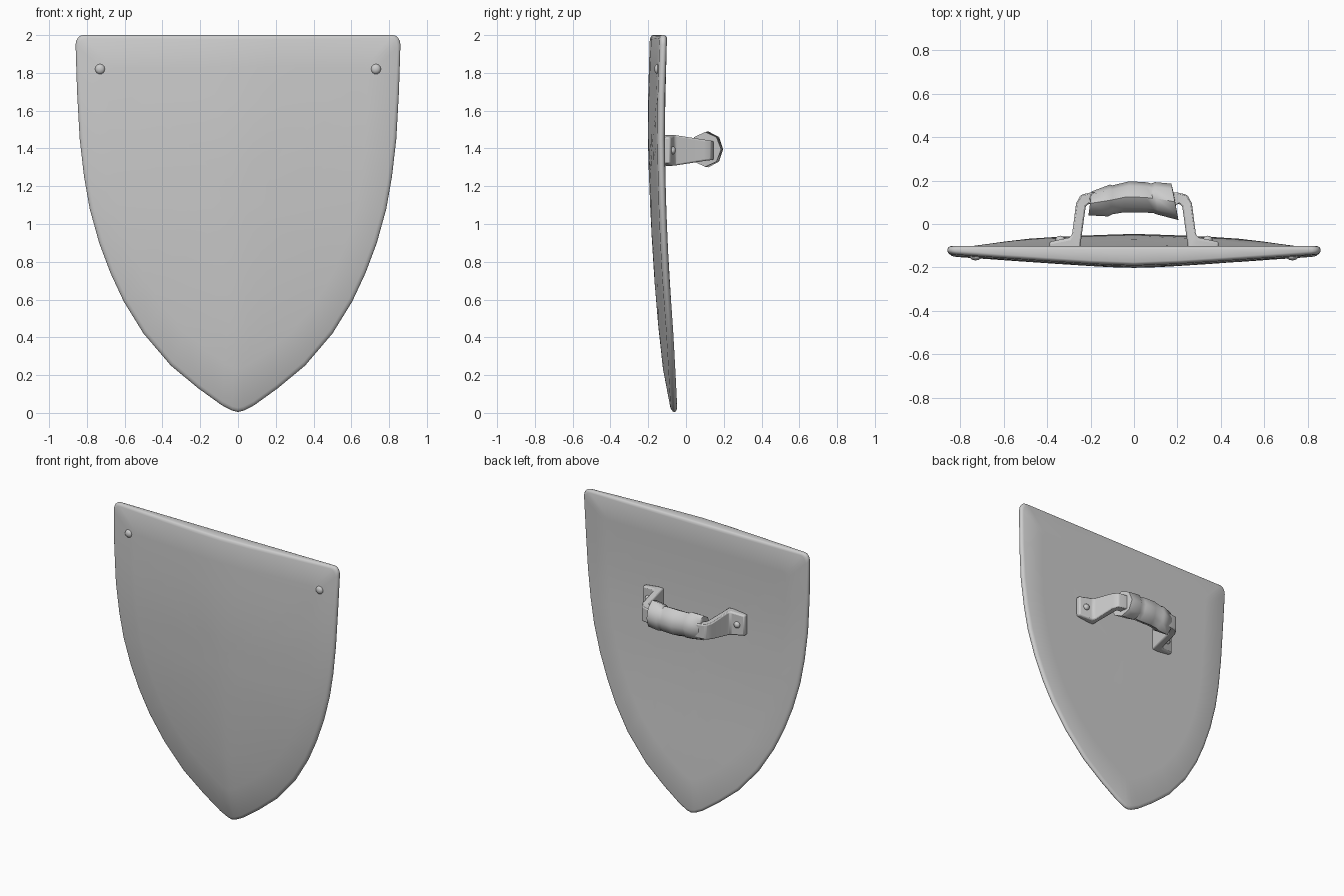
import bpy, bmesh, math
from mathutils import Vector

old = bpy.data.objects.get("Cube")
if old:
    bpy.data.objects.remove(old, do_unlink=True)

GREY = (0.6, 0.6, 0.6, 1)
mat = bpy.data.materials.new("plain grey")
mat.use_nodes = True
mat.diffuse_color = GREY
mat.node_tree.nodes["Principled BSDF"].inputs["Base Color"].default_value = GREY


def make(name, bm, angle=40, bevel=0):
    bmesh.ops.recalc_face_normals(bm, faces=bm.faces)
    mesh = bpy.data.meshes.new(name)
    bm.to_mesh(mesh)
    bm.free()
    mesh.materials.append(mat)
    ob = bpy.data.objects.new(name, mesh)
    bpy.context.collection.objects.link(ob)
    if bevel:
        mod = ob.modifiers.new("soft edges", "BEVEL")
        mod.width, mod.segments = bevel, 2
    bpy.ops.object.select_all(action="DESELECT")
    ob.select_set(True)
    bpy.context.view_layer.objects.active = ob
    bpy.ops.object.shade_smooth_by_angle(angle=math.radians(angle))
    return ob


def loft(bm, rings):
    """Join closed rings of points with quads and cap both ends."""
    loops = [[bm.verts.new(p) for p in ring] for ring in rings]
    for a, b in zip(loops, loops[1:]):
        for i in range(len(a)):
            j = (i + 1) % len(a)
            bm.faces.new((a[i], a[j], b[j], b[i]))
    bm.faces.new(loops[0])
    bm.faces.new(loops[-1])


def lerp(table, v):
    """Piecewise linear lookup in ascending (key, value) pairs."""
    for (k0, a), (k1, b) in zip(table, table[1:]):
        if v <= k1:
            return a + (b - a) * max(0, (v - k0) / (k1 - k0))
    return table[-1][1]


# Shield board: half outline as (height, half width), plus rounded corners
SIDE = [(0.005, 0), (0.012, 0.03), (0.04, 0.085), (0.13, 0.21), (0.25, 0.355),
        (0.42, 0.5), (0.59, 0.605), (0.74, 0.675), (0.9, 0.735), (1.08, 0.785),
        (1.25, 0.815), (1.45, 0.838), (1.7, 0.852), (1.95, 0.86)]
BACK = [(0, -0.045), (0.2, -0.055), (0.42, -0.067), (0.7, -0.087), (1, -0.102),
        (1.4, -0.113), (1.7, -0.11), (2, -0.1)]
BULGE = [(0, 0), (0.2, 0.03), (0.42, 0.042), (1, 0.046), (1.5, 0.052), (2, 0.053)]


def front_y(x, z):
    u = min(1, abs(x) / max(0.02, lerp(SIDE, z)))
    ridge = 1 - (math.sqrt(u * u + 0.02) - 0.14) / 0.87
    return lerp(BACK, z) - 0.032 - 0.006 * min(1, z) - lerp(BULGE, z) * ridge


corner = [(0.82 + 0.04 * math.cos(a), 1.95 + 0.05 * math.sin(a))
          for a in (math.radians(d) for d in (22, 45, 67, 90))]
half = [(w, z) for z, w in SIDE] + corner + [(x, 2) for x in (0.6, 0.4, 0.2)]
outline = half + [(0, 2)] + [(-x, z) for x, z in reversed(half[1:])]
CZ = 1.15


def board_ring(inset, lift, side):
    pts = []
    for x, z in outline:
        d = Vector((x, z - CZ))
        d *= 1 - inset / d.length if inset < 0.1 else 1 - inset
        px, pz = d.x, CZ + d.y
        y = front_y(px, pz) + lift if side == "front" else lerp(BACK, pz) - lift
        pts.append((px, y, pz))
    return pts


steps = [(0.96, 0), (0.8, 0), (0.6, 0), (0.4, 0), (0.2, 0), (0.022, 0),
         (0.01, 0.004), (0.003, 0.009), (0, 0.015)]
bm = bmesh.new()
loft(bm, [board_ring(i, l, "front") for i, l in steps]
     + [board_ring(i, l, "back") for i, l in reversed(steps)])
make("shield_board", bm, 50)


# Domed rivets
def rivet(name, x, y, z, radius, depth):
    bm = bmesh.new()
    bmesh.ops.create_uvsphere(bm, u_segments=12, v_segments=8, radius=radius)
    bmesh.ops.scale(bm, vec=(1, depth / radius, 1), verts=bm.verts)
    bmesh.ops.translate(bm, vec=(x, y, z), verts=bm.verts)
    make(name, bm, 60)


HZ = 1.39
# Strap sections: outer x, outer y, inner x, inner y, half height
STRAP = [(0.39, -0.082, 0.39, -0.118, 0.07), (0.295, -0.062, 0.285, -0.118, 0.082),
         (0.285, -0.045, 0.25, -0.118, 0.08), (0.267, 0.095, 0.222, 0.085, 0.057),
         (0.245, 0.135, 0.205, 0.095, 0.052), (0.2, 0.145, 0.19, 0.085, 0.05),
         (0.12, 0.15, 0.12, 0.085, 0.05)]
for s, word in ((1, "left"), (-1, "right")):
    rivet(word + "_front_rivet", s * 0.73, -0.15, 1.82, 0.027, 0.018)
    rivet(word + "_strap_rivet", s * 0.34, -0.072, HZ, 0.022, 0.018)
    bm = bmesh.new()
    loft(bm, [[(s * ox, oy, HZ - h), (s * ox, oy, HZ + h),
               (s * ix, iy, HZ + h), (s * ix, iy, HZ - h)]
              for ox, oy, ix, iy, h in STRAP])
    make(word + "_handle_strap", bm, 40, 0.01)

# Wrapped grip: front x, front y, back x, back y, half height
GRIP = [(-0.2, 0.055, -0.205, 0.13, 0.065), (-0.21, 0.04, -0.195, 0.15, 0.085),
        (-0.12, 0.035, -0.11, 0.182, 0.092), (-0.1, 0.045, -0.1, 0.178, 0.083),
        (-0.05, 0.053, -0.02, 0.197, 0.088), (0.05, 0.053, 0.06, 0.192, 0.088),
        (0.09, 0.05, 0.08, 0.186, 0.082), (0.11, 0.043, 0.095, 0.193, 0.095),
        (0.205, 0.018, 0.172, 0.186, 0.092), (0.2, 0.045, 0.18, 0.155, 0.065)]
bm = bmesh.new()
rings = []
for fx, fy, bx, by, h in GRIP:
    ring = []
    for k in range(8):
        a = math.tau * k / 8
        t = 0.5 + 0.5 * math.cos(a)
        ring.append((fx + (bx - fx) * t, fy + (by - fy) * t, 1.395 + h * math.sin(a)))
    rings.append(ring)
loft(bm, rings)
make("wrapped_grip", bm, 48)
